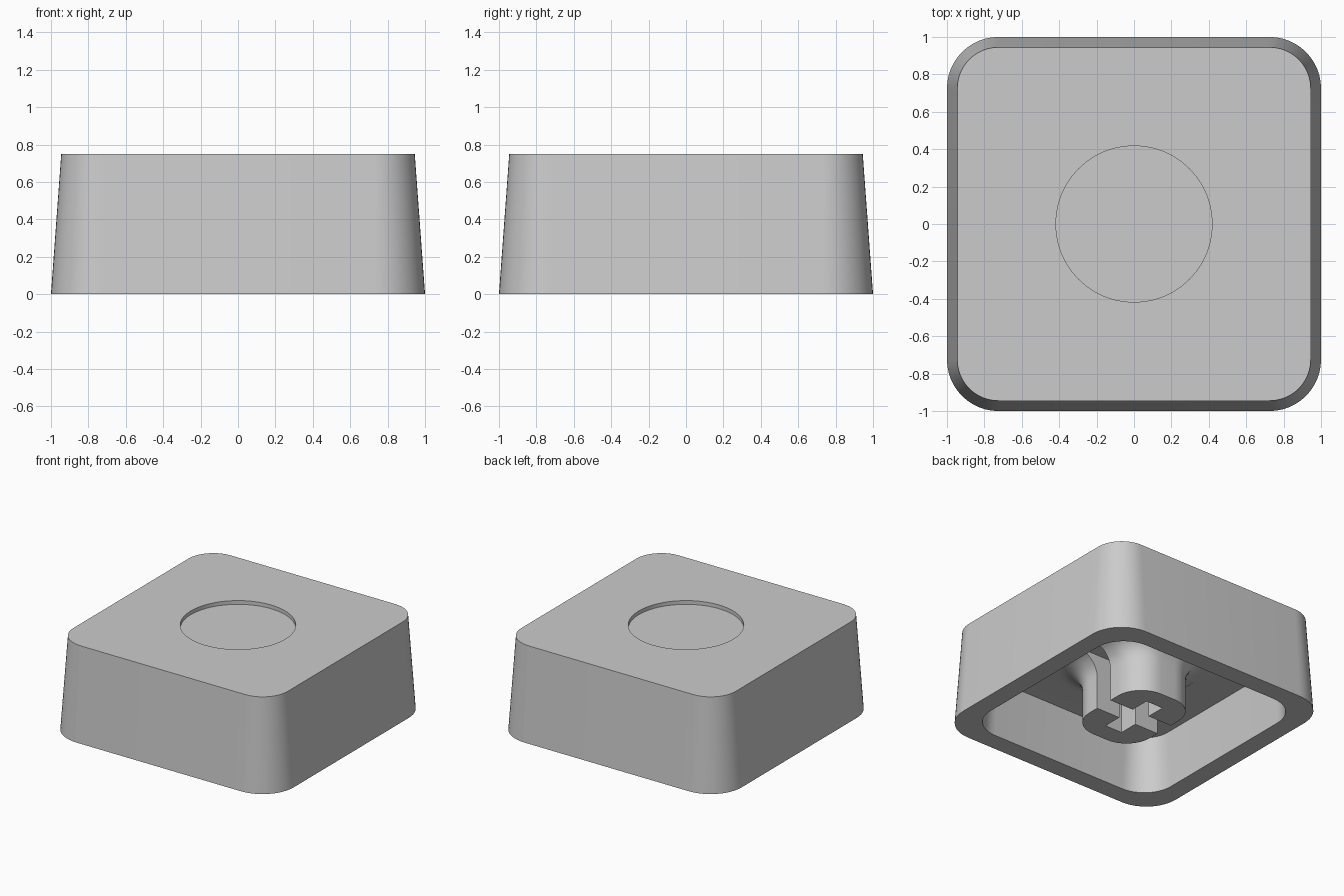
import bpy, bmesh
from math import cos, sin, pi

cube = bpy.data.objects.get("Cube")
if cube:
    bpy.data.objects.remove(cube, do_unlink=True)

HEIGHT, CEILING = 0.75, 0.44
ARC_STEPS = 12

grey = bpy.data.materials.new("light_grey_plastic")
grey.use_nodes = True
colour = (0.6, 0.6, 0.6, 1)
grey.diffuse_color = colour
grey.node_tree.nodes["Principled BSDF"].inputs["Base Color"].default_value = colour


def ring(bm, hx, hy, r, z):
    """Rounded rectangle loop; a circle when both half sizes equal r."""
    verts = []
    for q, (sx, sy) in enumerate([(1, 1), (-1, 1), (-1, -1), (1, -1)]):
        for i in range(ARC_STEPS + 1):
            a = (q + i / ARC_STEPS) * pi / 2
            verts.append(bm.verts.new((sx * (hx - r) + r * cos(a),
                                       sy * (hy - r) + r * sin(a), z)))
    return verts


def loft(name, sections):
    """Closed solid skinned through a list of rounded sections."""
    bm = bmesh.new()
    rings = [ring(bm, *s) for s in sections]
    n = len(rings[0])
    for a, b in zip(rings, rings[1:]):
        for i in range(n):
            j = (i + 1) % n
            bm.faces.new((a[i], b[i], b[j], a[j]))
    bm.faces.new(rings[0])
    bm.faces.new(rings[-1][::-1])
    bmesh.ops.remove_doubles(bm, verts=bm.verts, dist=1e-5)
    bmesh.ops.recalc_face_normals(bm, faces=bm.faces)
    mesh = bpy.data.meshes.new(name)
    bm.to_mesh(mesh)
    bm.free()
    obj = bpy.data.objects.new(name, mesh)
    obj.data.materials.append(grey)
    bpy.context.collection.objects.link(obj)
    return obj


# Round dish, tapered outer wall, rim and hollow inside
sections = [
    (0.418, 0.418, 0.418, HEIGHT - 0.03),
    (0.418, 0.418, 0.418, HEIGHT),
    (0.945, 0.945, 0.22, HEIGHT),
    (1.0, 1.0, 0.275, 0),
    (0.85, 0.85, 0.25, 0),
    (0.82, 0.82, 0.22, CEILING),
]
# Stem with a filleted root
FILLET, STEM_X, STEM_Y, STEM_R = 0.18, 0.285, 0.38, 0.22
for i in range(9):
    a = i / 8 * pi / 2
    grow = FILLET * (1 - sin(a))
    sections.append((STEM_X + grow, STEM_Y + grow, STEM_R + grow,
                     CEILING - FILLET * (1 - cos(a))))
sections.append((STEM_X, STEM_Y, STEM_R, 0))
cap = loft("key_cap", sections)

# Cross socket: one slot runs through the stem, the other is closed
bpy.context.view_layer.objects.active = cap
cap.select_set(True)
for hx, hy in ((0.5, 0.075), (0.075, 0.23)):
    bpy.ops.mesh.primitive_cube_add(size=1)
    cutter = bpy.context.object
    cutter.name = "slot_cutter"
    cutter.hide_render = True
    top, bottom = CEILING + 0.003, -0.1
    cutter.scale = (2 * hx, 2 * hy, top - bottom)
    cutter.location.z = (top + bottom) / 2
    bpy.ops.object.select_all(action="DESELECT")
    bpy.context.view_layer.objects.active = cap
    cap.select_set(True)
    cut = cap.modifiers.new("slot", "BOOLEAN")
    cut.operation = "DIFFERENCE"
    cut.solver = "EXACT"
    cut.object = cutter
    bpy.ops.object.modifier_apply(modifier=cut.name)
    bpy.data.objects.remove(cutter, do_unlink=True)

bpy.ops.object.shade_smooth_by_angle(angle=pi / 6)
